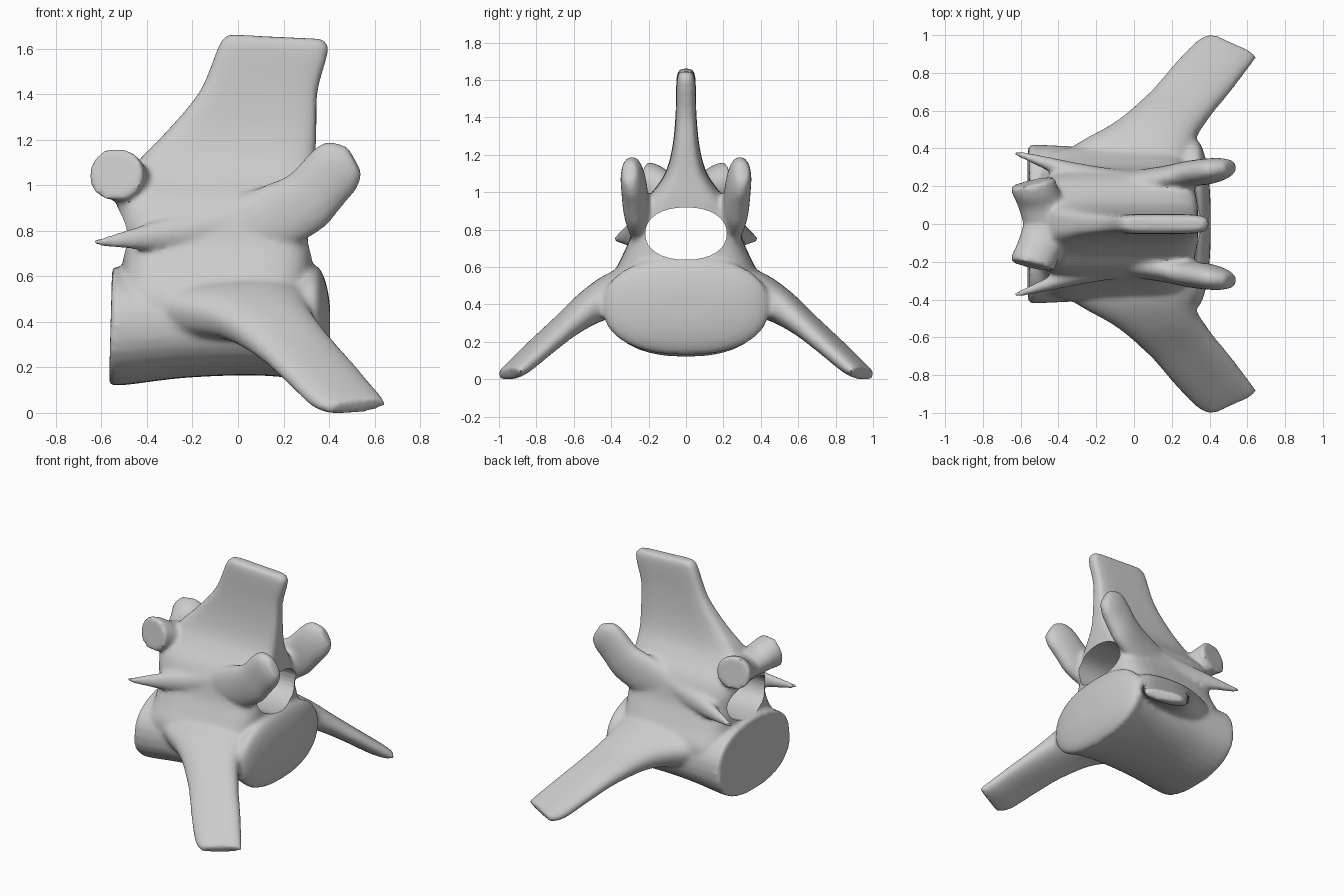
import bpy, bmesh, math
from mathutils import Vector

cube = bpy.data.objects.get("Cube")
if cube:
    bpy.data.objects.remove(cube, do_unlink=True)

SIDES, STEPS = 32, 6


def catmull(p0, p1, p2, p3, t):
    return 0.5 * (2 * p1 + (p2 - p0) * t + (2 * p0 - 5 * p1 + 4 * p2 - p3) * t * t
                  + (3 * p1 - p0 - 3 * p2 + p3) * t ** 3)


def refine(sections):
    """Smoothly interpolate (edge a, edge b, half thickness) sections."""
    rows = [(Vector(a), Vector(b), t) for a, b, t in sections]
    last = len(rows) - 1
    out = []
    for i in range(last):
        quad = [rows[min(max(i + k, 0), last)] for k in (-1, 0, 1, 2)]
        for s in range(STEPS):
            out.append(tuple(catmull(*(q[c] for q in quad), s / STEPS) for c in range(3)))
    return out + [rows[-1]]


def loft(bm, sections, power=2.5, mirror=False):
    """Skin superellipse sections; each spans edge a to edge b."""
    rows = refine(sections)
    mids = [(a + b) / 2 for a, b, t in rows]
    for side in ((1, -1) if mirror else (1,)):
        rings = []
        for i, (a, b, t) in enumerate(rows):
            path = mids[min(i + 1, len(mids) - 1)] - mids[max(i - 1, 0)]
            half = (b - a) / 2
            normal = half.cross(path).normalized() * max(t, 0.004)
            ring = []
            for k in range(SIDES):
                ang = math.tau * k / SIDES
                c, s = math.cos(ang), math.sin(ang)
                u = math.copysign(abs(c) ** (2 / power), c)
                v = math.copysign(abs(s) ** (2 / power), s)
                p = mids[i] + half * u + normal * v
                ring.append(bm.verts.new((p.x, p.y * side, p.z)))
            rings.append(ring)
        faces = [bm.faces.new(rings[0]), bm.faces.new(rings[-1])]
        for r, q in zip(rings, rings[1:]):
            for k in range(SIDES):
                n = (k + 1) % SIDES
                faces.append(bm.faces.new((r[k], r[n], q[n], q[k])))
        bmesh.ops.recalc_face_normals(bm, faces=faces)


def across(x, width, z, t):
    return ((x, -width, z), (x, width, z), t)


def along(x0, x1, z, t, drop=0):
    return ((x0, 0, z), (x1, 0, z - drop), t)


bm = bmesh.new()

# Centrum: waisted drum with a flat rear end and a gently domed front end
loft(bm, [across(-0.56, 0.42, 0.39, 0.26), across(-0.5, 0.42, 0.39, 0.258),
          across(-0.25, 0.41, 0.4, 0.238), across(0.05, 0.41, 0.4, 0.226),
          across(0.25, 0.43, 0.4, 0.24), across(0.33, 0.445, 0.4, 0.262),
          across(0.37, 0.38, 0.4, 0.225), across(0.395, 0.25, 0.4, 0.145),
          across(0.405, 0.12, 0.4, 0.07)], 2.3)

# Arch walls rising into the tall spine
loft(bm, [along(-0.53, 0.29, 0.37, 0.4), along(-0.53, 0.31, 0.52, 0.41),
          along(-0.51, 0.325, 0.64, 0.355), along(-0.51, 0.33, 0.75, 0.305),
          along(-0.525, 0.335, 0.86, 0.28), along(-0.53, 0.34, 0.95, 0.235),
          along(-0.48, 0.34, 1.03, 0.165), along(-0.435, 0.34, 1.12, 0.108),
          along(-0.31, 0.345, 1.25, 0.073), along(-0.17, 0.35, 1.42, 0.056),
          along(-0.09, 0.39, 1.61, 0.052, 0.04), along(-0.065, 0.395, 1.655, 0.046, 0.03),
          along(-0.04, 0.37, 1.672, 0.032, 0.02)], 4.5)

# Transverse processes: broad blades sweeping out, forward and down
loft(bm, [((-0.5, 0.22, 0.47), (0.3, 0.26, 0.52), 0.13),
          ((-0.34, 0.39, 0.44), (0.31, 0.36, 0.48), 0.122),
          ((-0.1, 0.53, 0.39), (0.33, 0.46, 0.42), 0.097),
          ((0.08, 0.69, 0.28), (0.41, 0.58, 0.32), 0.07),
          ((0.2, 0.83, 0.17), (0.51, 0.7, 0.21), 0.057),
          ((0.32, 0.958, 0.055), (0.61, 0.83, 0.095), 0.048),
          ((0.4, 1.006, 0.025), (0.655, 0.885, 0.05), 0.033)], 2.5, True)

# Upright rounded lobes at the +x end, flaring out of the arch wall
loft(bm, [((-0.05, 0.23, 0.74), (-0.05, 0.2, 0.94), 0.06),
          ((0.18, 0.25, 0.73), (0.12, 0.235, 1.01), 0.063),
          ((0.36, 0.27, 0.81), (0.23, 0.262, 1.06), 0.069),
          ((0.46, 0.28, 0.92), (0.32, 0.278, 1.155), 0.068),
          ((0.522, 0.295, 0.995), (0.39, 0.29, 1.2), 0.058),
          ((0.545, 0.305, 1.06), (0.48, 0.3, 1.18), 0.036)], 2.2, True)

# Round facets at the -x end, facing outwards
loft(bm, [((-0.57, -0.06, 1.0), (-0.25, -0.06, 1.0), 0.08),
          ((-0.61, 0.08, 1.03), (-0.36, 0.11, 1.01), 0.092),
          ((-0.645, 0.16, 1.06), (-0.405, 0.2, 1.04), 0.11),
          ((-0.655, 0.195, 1.065), (-0.42, 0.25, 1.05), 0.118)], 2.1, True)

# Pointed fins continuing the side ridge backwards
loft(bm, [((0.1, 0.22, 0.78), (0.1, 0.2, 0.98), 0.055),
          ((-0.15, 0.25, 0.74), (-0.15, 0.235, 0.9), 0.055),
          ((-0.35, 0.295, 0.725), (-0.35, 0.28, 0.855), 0.045),
          ((-0.5, 0.34, 0.73), (-0.5, 0.33, 0.81), 0.03),
          ((-0.635, 0.378, 0.745), (-0.635, 0.378, 0.77), 0.012)], 2.0, True)

mesh = bpy.data.meshes.new("vertebra")
bm.to_mesh(mesh)
bm.free()
bone = bpy.data.objects.new("vertebra", mesh)
bpy.context.collection.objects.link(bone)

# Canal cutter: an oval tunnel along x
bm = bmesh.new()
loft(bm, [across(-0.9, 0.218, 0.788, 0.14), across(0.9, 0.218, 0.788, 0.14)], 2.2)
canal_mesh = bpy.data.meshes.new("canal_cutter")
bm.to_mesh(canal_mesh)
bm.free()
canal = bpy.data.objects.new("canal_cutter", canal_mesh)
bpy.context.collection.objects.link(canal)
canal.hide_render = True

# Fuse the parts, soften the joins, then open the canal
fuse = bone.modifiers.new("fuse", "REMESH")
fuse.mode, fuse.voxel_size = "VOXEL", 0.014
soften = bone.modifiers.new("soften", "SMOOTH")
soften.factor, soften.iterations = 0.5, 10
cut = bone.modifiers.new("canal", "BOOLEAN")
cut.operation, cut.solver, cut.object = "DIFFERENCE", "EXACT", canal

bpy.context.view_layer.update()
for obj in bpy.context.selected_objects:
    obj.select_set(False)
bone.select_set(True)
bpy.context.view_layer.objects.active = bone
for name in ("fuse", "soften", "canal"):
    bpy.ops.object.modifier_apply(modifier=name)
bpy.data.objects.remove(canal, do_unlink=True)

# Rest on the ground
low = min(v.co.z for v in bone.data.vertices)
for v in bone.data.vertices:
    v.co.z -= low

# One plain grey for the whole bone
grey = bpy.data.materials.new("bone_grey")
grey.use_nodes = True
colour = (0.6, 0.6, 0.6, 1)
grey.diffuse_color = colour
grey.node_tree.nodes["Principled BSDF"].inputs["Base Color"].default_value = colour
bone.data.materials.clear()
bone.data.materials.append(grey)
bpy.ops.object.shade_smooth_by_angle(angle=math.radians(40))
